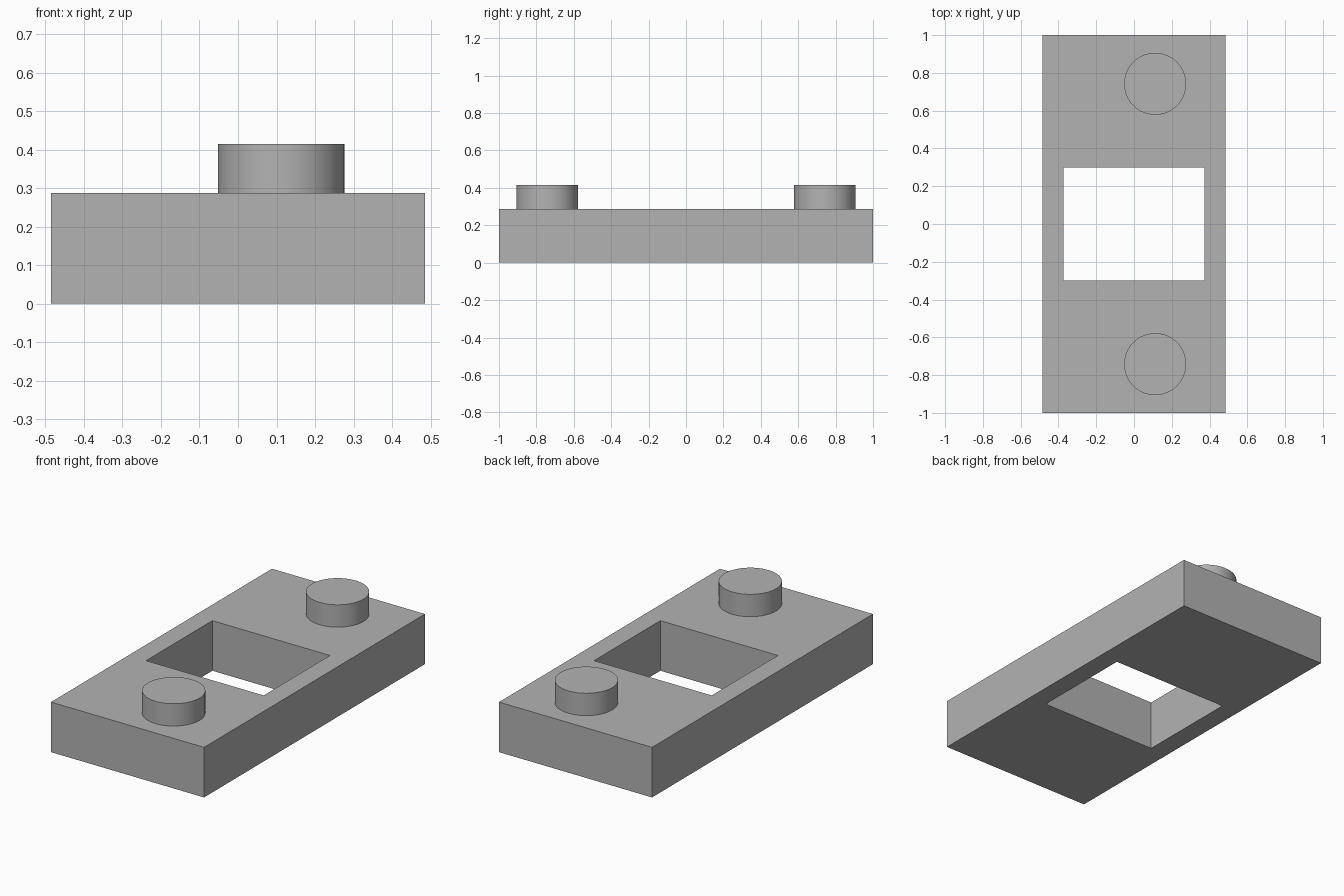
import bpy, bmesh, math

default = bpy.data.objects.get("Cube")
if default:
    bpy.data.objects.remove(default, do_unlink=True)

HEIGHT, PEG_TOP = 0.287, 0.415

grey = bpy.data.materials.new("plain_grey")
grey.use_nodes = True
colour = (0.45, 0.45, 0.45, 1)
grey.diffuse_color = colour
grey.node_tree.nodes["Principled BSDF"].inputs["Base Color"].default_value = colour


def add_object(name, bm):
    mesh = bpy.data.meshes.new(name)
    bm.to_mesh(mesh)
    bm.free()
    mesh.materials.append(grey)
    obj = bpy.data.objects.new(name, mesh)
    bpy.context.collection.objects.link(obj)
    return obj


# Base plate: four rectangular loops joined in a ring, leaving the window open
bm = bmesh.new()


def rectangle(x, y, z):
    return [bm.verts.new((sx * x, sy * y, z))
            for sx, sy in ((-1, -1), (1, -1), (1, 1), (-1, 1))]


loops = [rectangle(0.485, 1, 0), rectangle(0.485, 1, HEIGHT),
         rectangle(0.373, 0.3, HEIGHT), rectangle(0.373, 0.3, 0)]
for k, lower in enumerate(loops):
    upper = loops[(k + 1) % 4]
    for i in range(4):
        j = (i + 1) % 4
        bm.faces.new((lower[i], lower[j], upper[j], upper[i]))
bmesh.ops.recalc_face_normals(bm, faces=bm.faces)
add_object("base_plate", bm)

# Round pegs, standing on the plate at each end
for name, y in (("front_peg", -0.742), ("back_peg", 0.742)):
    bpy.ops.mesh.primitive_cylinder_add(
        vertices=64, radius=0.164, depth=PEG_TOP - HEIGHT,
        location=(0.112, y, (PEG_TOP + HEIGHT) / 2))
    peg = bpy.context.object
    peg.name = name
    peg.data.materials.append(grey)
    bpy.ops.object.shade_smooth_by_angle(angle=math.radians(30))
